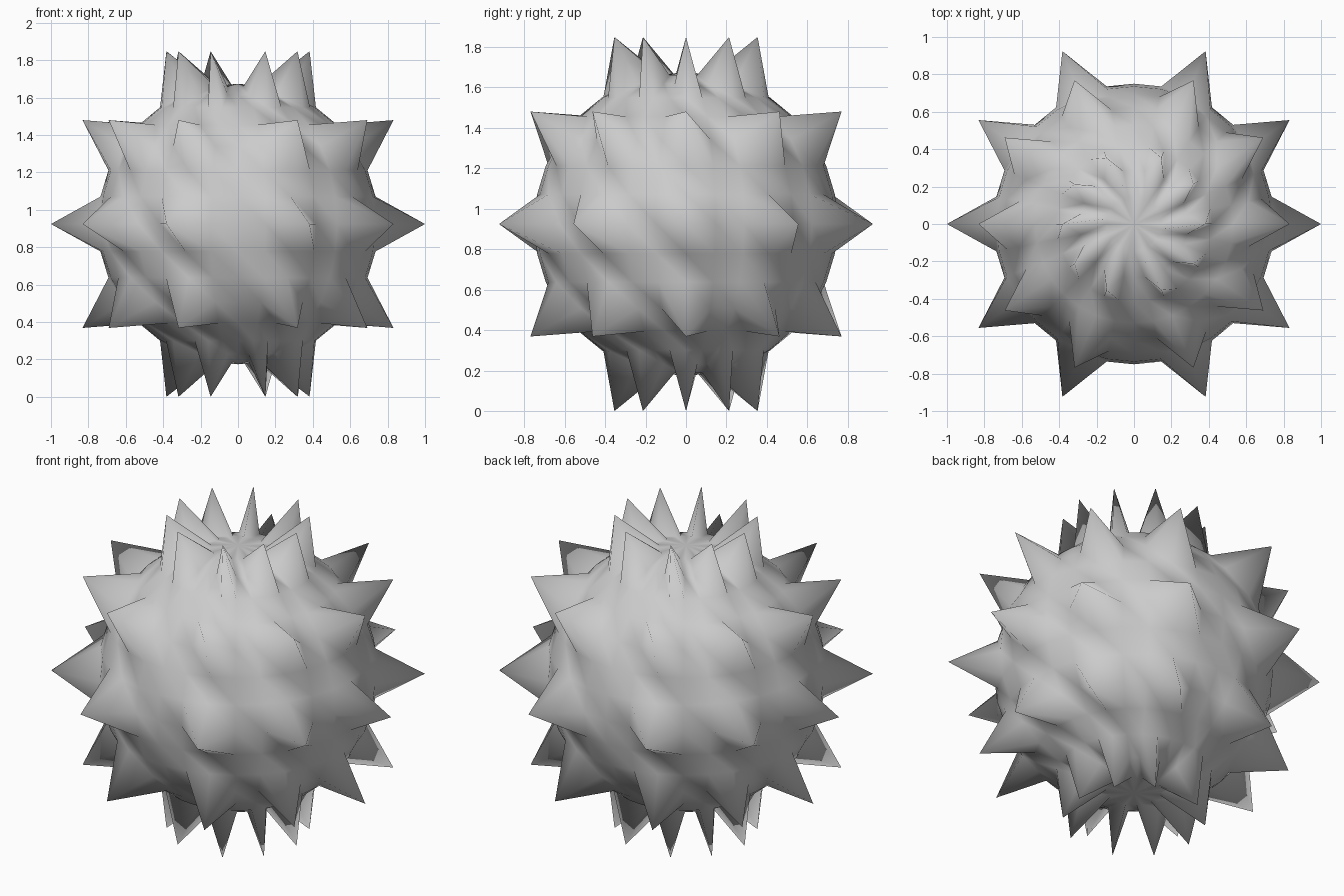
import bpy, bmesh
from math import sin, cos, pi

if "Cube" in bpy.data.objects:
    bpy.data.objects.remove(bpy.data.objects["Cube"])

SEGS, RINGS = 32, 16
BASE_R, SPIKE_R = 0.75, 1.0
CENTRE_Z = sin(6 * pi / RINGS)                     # lowest spike tips touch z = 0
SPIKE_COLS = {0, 3, 6, 10, 13, 16, 19, 22, 26, 29}  # meridians carrying spikes
SPIKE_ROWS = {2, 5, 8, 11, 14}                      # latitude rings carrying spikes

bm = bmesh.new()


def point(col, row):
    """Vertex of the ball, pulled outward where a spike sits."""
    r = SPIKE_R if col in SPIKE_COLS and row in SPIKE_ROWS else BASE_R
    lon = 2 * pi * col / SEGS
    lat = pi * row / RINGS - pi / 2
    return bm.verts.new((r * cos(lat) * cos(lon), r * cos(lat) * sin(lon),
                         CENTRE_Z + r * sin(lat)))


# Latitude rings and the two poles
rings = [[point(c, r) for c in range(SEGS)] for r in range(1, RINGS)]
south = bm.verts.new((0, 0, CENTRE_Z - BASE_R))
north = bm.verts.new((0, 0, CENTRE_Z + BASE_R))

# Skin between rings, all diagonals leaning the same way
for c in range(SEGS):
    n = (c + 1) % SEGS
    for lo, hi in zip(rings, rings[1:]):
        bm.faces.new((lo[c], lo[n], hi[c]))
        bm.faces.new((lo[n], hi[n], hi[c]))
    bm.faces.new((south, rings[0][n], rings[0][c]))
    bm.faces.new((north, rings[-1][c], rings[-1][n]))

for f in bm.faces:
    f.smooth = True

mesh = bpy.data.meshes.new("spiky_ball")
bm.to_mesh(mesh)
bm.free()
bpy.context.collection.objects.link(bpy.data.objects.new("spiky_ball", mesh))
